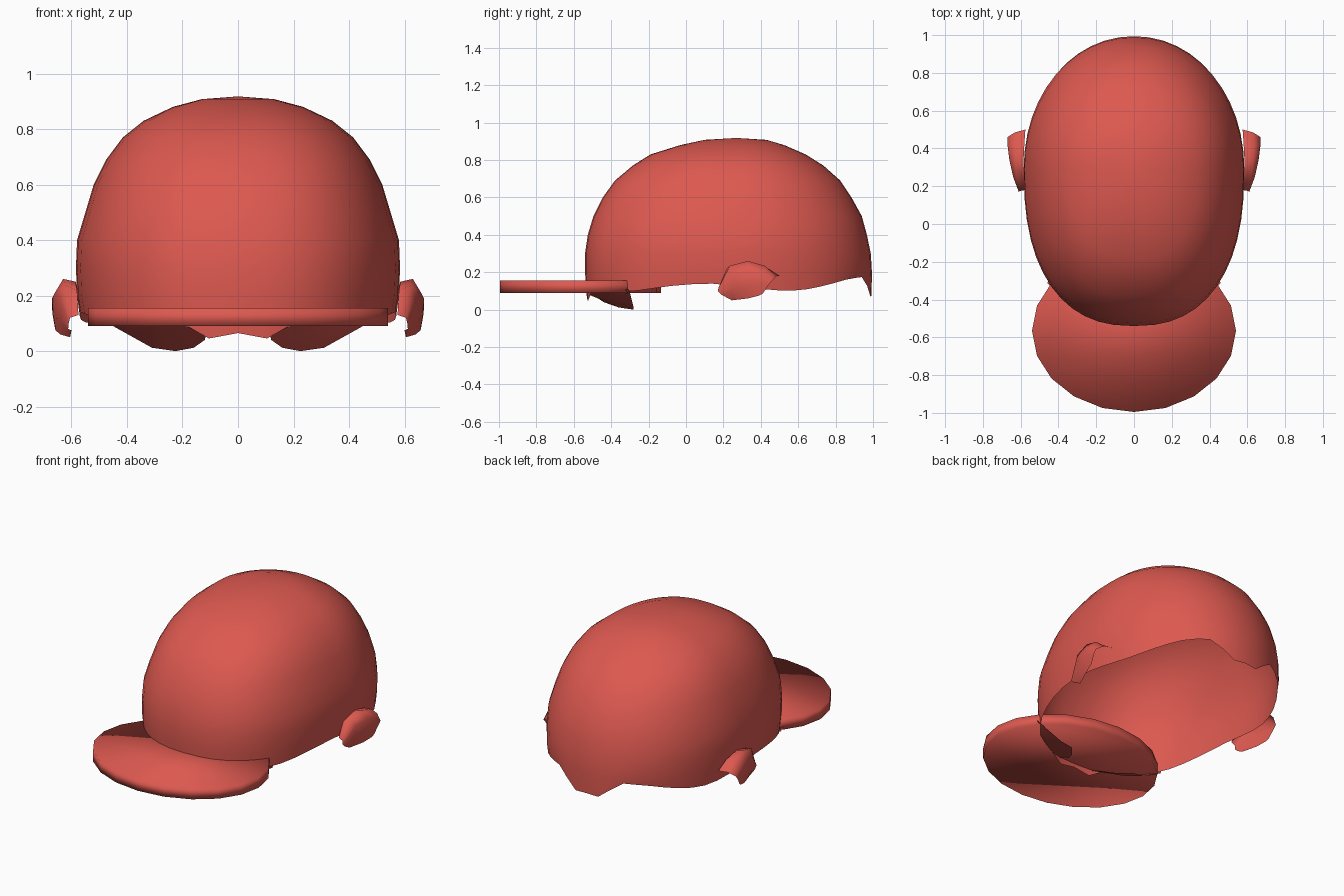
import bpy, bmesh, math

if "Cube" in bpy.data.objects:
    bpy.data.objects.remove(bpy.data.objects["Cube"])

red = bpy.data.materials.new("red")
red.diffuse_color = (0.72, 0.10, 0.08, 1)
red.use_nodes = True
red.node_tree.nodes["Principled BSDF"].inputs["Base Color"].default_value = red.diffuse_color


def lerp(table, v):
    if v <= table[0][0]:
        return table[0][1]
    for (a, p), (b, q) in zip(table, table[1:]):
        if v <= b:
            return p + (q - p) * (v - a) / (b - a)
    return table[-1][1]


def finish(name, bm):
    bmesh.ops.recalc_face_normals(bm, faces=bm.faces)
    for f in bm.faces:
        f.smooth = True
    me = bpy.data.meshes.new(name)
    bm.to_mesh(me)
    bm.free()
    ob = bpy.data.objects.new(name, me)
    ob.data.materials.append(red)
    bpy.context.collection.objects.link(ob)
    return ob


def sheet(name, rows, side):
    # open sheet bridged between point rows, mirrored by side
    bm = bmesh.new()
    vs = [[bm.verts.new((side * x, y, z)) for x, y, z in r] for r in rows]
    for r, s in zip(vs, vs[1:]):
        for i in range(len(r) - 1):
            bm.faces.new((r[i], r[i + 1], s[i + 1], s[i]))
    return finish(name, bm)


# Dome: rings of (height, front y, back y, half width) above an uneven rim
rings = [(0.20, -.54, .994, .580), (0.30, -.54, .988, .584), (0.40, -.525, .967, .580),
         (0.50, -.495, .940, .550), (0.60, -.445, .885, .520), (0.69, -.38, .825, .475),
         (0.77, -.285, .735, .415), (0.83, -.19, .640, .340), (0.88, -.03, .525, .235),
         (0.908, .10, .430, .130)]
side_rim = [(-.27, .10), (-.1, .125), (0, .135), (.17, .14), (.45, .105), (.6, .10),
            (.75, .13), (.87, .165), (.945, .175), (.972, .12), (.989, .06), (.995, .09)]
front_rim = [(0, .065), (.107, .045), (.15, .09), (.45, .097)]
N = 48


def ring_point(ring, i):
    z, yf, yb, w = ring
    t = 2 * math.pi * i / N
    s, c = math.sin(t), math.cos(t)
    e = 2 / 2.4 if c > 0 else 2 / 2.05
    yc = 0.29
    x = w * math.copysign(abs(s) ** e, s)
    reach = (yc - yf) if c > 0 else (yb - yc)
    return x, yc - math.copysign(abs(c) ** e, c) * reach, z


bm = bmesh.new()
rim = []
for i in range(N):
    x, y, _ = ring_point((0, -.53, .992, .570), i)
    z = lerp(front_rim, abs(x)) if y < -.27 else lerp(side_rim, y)
    rim.append(bm.verts.new((x, y, z)))
loops = [rim] + [[bm.verts.new(ring_point(r, i)) for i in range(N)] for r in rings]
for a, b in zip(loops, loops[1:]):
    for i in range(N):
        j = (i + 1) % N
        bm.faces.new((a[i], a[j], b[j], b[i]))
apex = bm.verts.new((0, .27, .918))
for i in range(N):
    bm.faces.new((loops[-1][i], loops[-1][(i + 1) % N], apex))
finish("dome", bm)

# Brim: flat 20-sided elliptical disc
bm = bmesh.new()
bmesh.ops.create_cone(bm, cap_ends=True, segments=20, radius1=1, radius2=1, depth=1)
for v in bm.verts:
    v.co = (v.co.x * .54, v.co.y * .43 - .565, v.co.z * .065 + .1225)
finish("brim", bm)

# Ears and brow folds, one per side
ear = [
    [(.575, .18, .13), (.58, .22, .22), (.585, .33, .25), (.58, .43, .225), (.575, .50, .18)],
    [(.605, .175, .12), (.62, .235, .235), (.63, .33, .26), (.635, .42, .235), (.63, .485, .18)],
    [(.61, .17, .10), (.64, .25, .19), (.66, .34, .21), (.67, .42, .19), (.67, .46, .155)],
    [(.612, .19, .08), (.64, .25, .11), (.655, .33, .12), (.665, .40, .13), (.668, .44, .13)],
    [(.60, .20, .075), (.605, .245, .05), (.64, .33, .06), (.658, .39, .075), (.66, .41, .085)],
]
brow = [
    [(.11, -.52, .08), (.19, -.505, .09), (.27, -.47, .095), (.36, -.42, .10), (.46, -.31, .11)],
    [(.115, -.47, .06), (.17, -.43, .045), (.25, -.39, .04), (.35, -.36, .06), (.455, -.305, .10)],
    [(.12, -.44, .04), (.16, -.36, .012), (.225, -.28, 0), (.31, -.28, .012), (.45, -.30, .09)],
]
for side, tag in ((1, "right"), (-1, "left")):
    sheet("ear_" + tag, ear, side)
    sheet("brow_fold_" + tag, brow, side)
